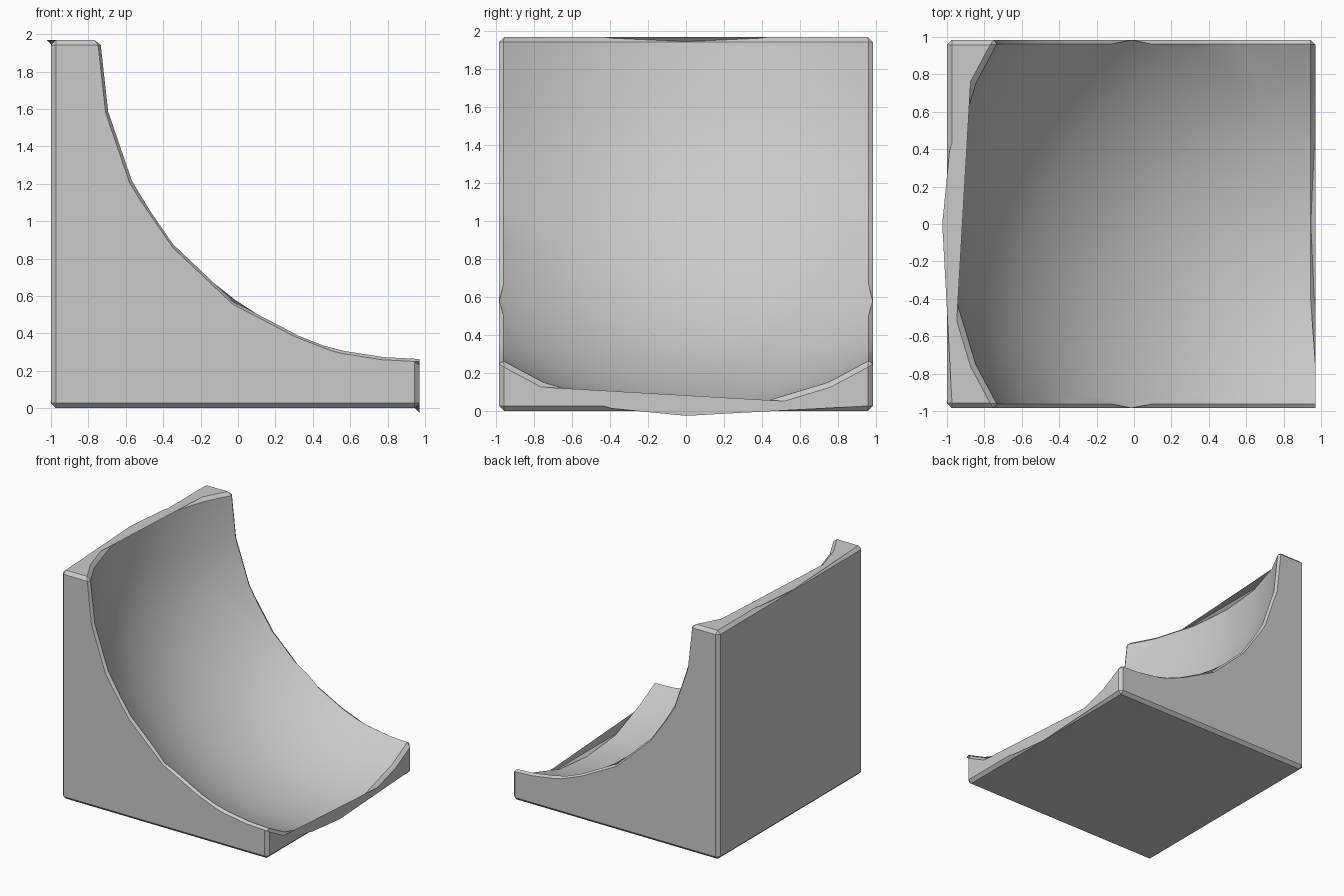
import bpy

if "Cube" in bpy.data.objects:
    bpy.data.objects.remove(bpy.data.objects["Cube"])

R = 1.97                      # block size and scoop radius
RIGHT, TOP = 0.97, 1.97       # edges the scoop is centred on

# Solid corner block
bpy.ops.mesh.primitive_cube_add(size=1, location=(RIGHT - R / 2, 0, TOP / 2))
block = bpy.context.object
block.name = "curved_corner_block"
block.scale = (R, R, TOP)
bpy.ops.object.transform_apply(location=True, rotation=False, scale=True)

# Spherical cutter hollowing the upper right side
bpy.ops.mesh.primitive_uv_sphere_add(segments=32, ring_count=16, radius=R - 0.002,
                                     location=(RIGHT, 0, TOP))
cutter = bpy.context.object
cutter.name = "scoop_cutter"
cutter.hide_render = True

# Carve the scoop, then chamfer the sharp edges
cut = block.modifiers.new("scoop", 'BOOLEAN')
cut.operation = 'DIFFERENCE'
cut.solver = 'EXACT'
cut.object = cutter
bevel = block.modifiers.new("chamfer", 'BEVEL')
bevel.width = 0.027
bevel.segments = 1
bevel.limit_method = 'ANGLE'
bevel.angle_limit = 0.52
bevel.use_clamp_overlap = False

# Apply and remove the cutter, smooth the scoop only
bpy.context.view_layer.objects.active = block
bpy.ops.object.select_all(action='DESELECT')
block.select_set(True)
for name in ("scoop", "chamfer"):
    bpy.ops.object.modifier_apply(modifier=name)
bpy.data.objects.remove(cutter)
bpy.ops.object.shade_smooth_by_angle(angle=0.35)
